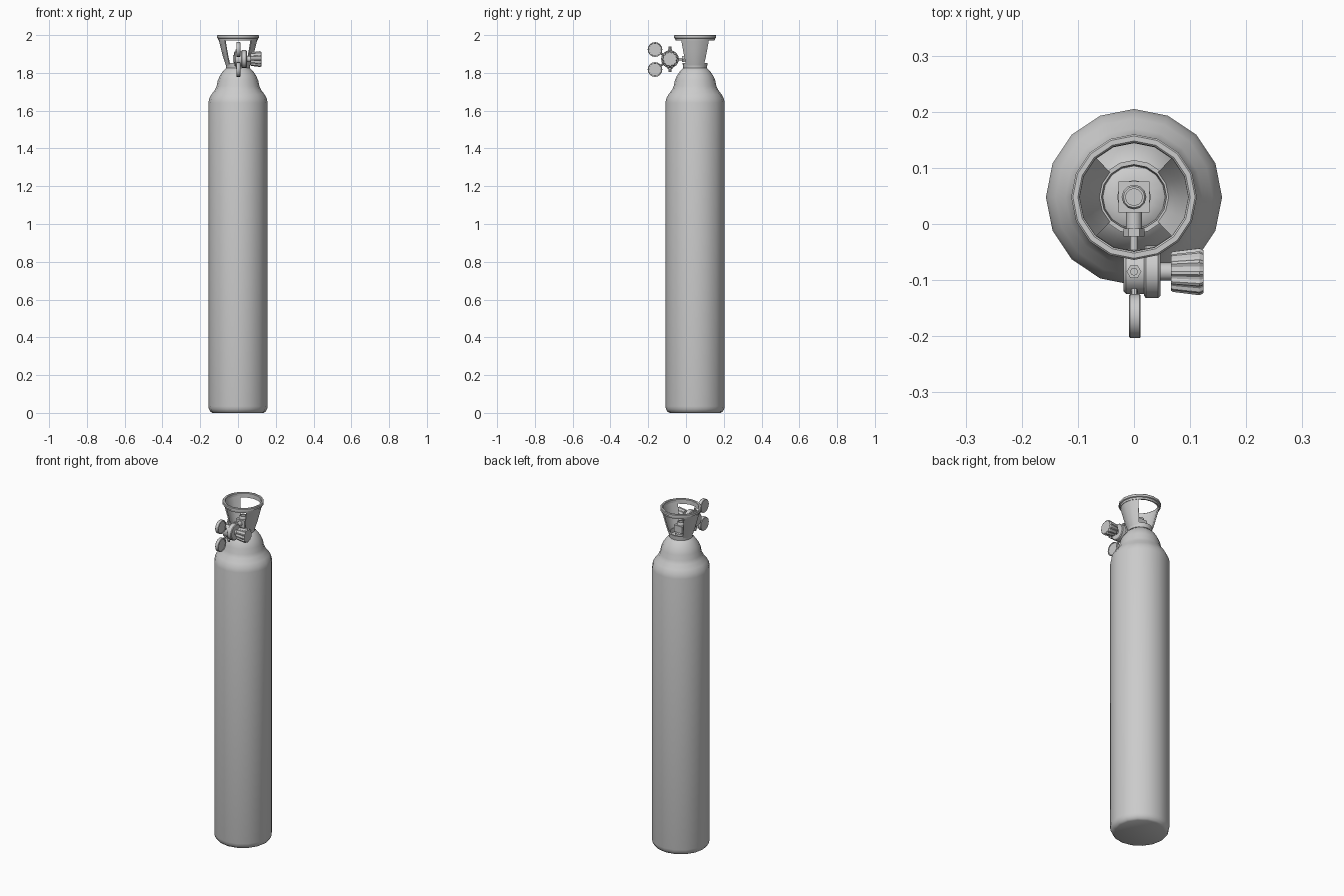
import bpy, bmesh, math
from mathutils import Vector

if "Cube" in bpy.data.objects:
    bpy.data.objects.remove(bpy.data.objects["Cube"])

AXIS = (0, 0.048)          # tank centre in plan
REG = Vector((0, -0.085, 1.873))   # regulator centre


def finish(name, bm, smooth=True, angle=40):
    bmesh.ops.remove_doubles(bm, verts=bm.verts, dist=1e-5)
    bmesh.ops.recalc_face_normals(bm, faces=bm.faces)
    me = bpy.data.meshes.new(name)
    bm.to_mesh(me)
    bm.free()
    ob = bpy.data.objects.new(name, me)
    bpy.context.collection.objects.link(ob)
    if smooth:
        bpy.ops.object.select_all(action='DESELECT')
        ob.select_set(True)
        bpy.context.view_layer.objects.active = ob
        bpy.ops.object.shade_smooth_by_angle(angle=math.radians(angle))
    return ob


def lathe(name, profile, sides=16, loc=(0, 0, 0), axis=(0, 0, 1), ring=False,
          start=0, arc=360, pattern=(1,), angle=40):
    """Spin (radius, height) points; ring closes the profile, else ends are capped."""
    bm = bmesh.new()
    rot = Vector((0, 0, 1)).rotation_difference(Vector(axis))
    full = arc == 360
    cols = []
    for i in range(sides if full else sides + 1):
        a = math.radians(start + arc * i / sides)
        k = pattern[i % len(pattern)]
        cols.append([bm.verts.new(rot @ Vector((r * k * math.cos(a), r * k * math.sin(a), h))
                                  + Vector(loc)) for r, h in profile])
    n = len(profile)
    for i in range(sides):
        p, q = cols[i], cols[(i + 1) % len(cols)]
        for j in range(n if ring else n - 1):
            m = (j + 1) % n
            bm.faces.new((p[j], q[j], q[m], p[m]))
    if not full:
        bm.faces.new(cols[0])
        bm.faces.new(cols[-1])
    elif not ring:
        bm.faces.new([c[0] for c in cols])
        bm.faces.new([c[-1] for c in cols])
    return finish(name, bm, angle=angle)


def rod(name, a, b, r, sides=12):
    a, b = Vector(a), Vector(b)
    d = b - a
    return lathe(name, [(r, 0), (r, d.length)], sides, a, d.normalized())


def box(name, loc, size):
    bm = bmesh.new()
    bmesh.ops.create_cube(bm, size=1)
    for v in bm.verts:
        v.co = Vector(loc) + Vector([c * s for c, s in zip(v.co, size)])
    return finish(name, bm, smooth=False)


base = (*AXIS, 0)

# Tank
lathe("tank_body", [(0.135, 0), (0.146, 0.006), (0.154, 0.02), (0.157, 0.035), (0.157, 1.642),
                    (0.152, 1.665), (0.14, 1.687), (0.122, 1.71), (0.113, 1.73), (0.107, 1.76),
                    (0.096, 1.785), (0.079, 1.81), (0.056, 1.83), (0.035, 1.836)], 16, base)

# Protective guard: collar, two curved walls, rim
lathe("guard_collar", [(0.055, 1.826), (0.063, 1.826), (0.066, 1.852), (0.058, 1.852)],
      16, base, ring=True)
for side, start in (("right", -46), ("left", 134)):
    lathe("guard_wall_" + side, [(0.056, 1.835), (0.063, 1.835), (0.078, 1.88), (0.091, 1.93),
                                 (0.105, 1.985), (0.097, 1.985), (0.084, 1.93), (0.071, 1.88)],
          4, base, ring=True, start=start, arc=92)
lathe("guard_rim", [(0.096, 1.972), (0.104, 1.972), (0.106, 1.982), (0.112, 1.985),
                    (0.112, 1.997), (0.109, 2.0), (0.1, 2.0), (0.097, 1.997)],
      16, base, ring=True)

# Cylinder valve
lathe("valve_neck", [(0.03, 1.83), (0.03, 1.848), (0.022, 1.852), (0.022, 1.86)], 16, base)
box("valve_block", (*AXIS, 1.875), (0.055, 0.055, 0.04))
lathe("valve_top", [(0.022, 1.89), (0.022, 1.908), (0.019, 1.912), (0.015, 1.912), (0.015, 1.906)],
      12, base)
rod("valve_outlet", (0, 0.03, REG.z), (0, -0.012, REG.z), 0.014)
rod("outlet_nut", (0, -0.008, REG.z), (0, -0.022, REG.z), 0.019, 6)
rod("inlet_stem", (0, -0.02, REG.z), (0, -0.05, REG.z), 0.007)

# Regulator body, flange and ribbed knob along x
X = (1, 0, 0)
lathe("regulator_body", [(0.034, -0.019), (0.04, -0.014), (0.04, 0.02)], 16, REG, X)
lathe("regulator_flange", [(0.043, 0.018), (0.047, 0.021), (0.047, 0.043), (0.043, 0.047)],
      16, REG, X)
lathe("knob_neck", [(0.016, 0.045), (0.016, 0.068)], 12, REG, X)
lathe("knob", [(0.034, 0.066), (0.036, 0.069), (0.042, 0.117), (0.038, 0.124)], 48, REG, X,
      pattern=(1, 1, 0.89, 0.89), angle=25)

# Bolts above and below the regulator
for label, s in (("top", 1), ("bottom", -1)):
    c = REG + Vector((0, 0, 0.035 * s))
    rod("bolt_base_" + label, c, c + Vector((0, 0, 0.017 * s)), 0.013, 6)
    rod("bolt_tip_" + label, c, c + Vector((0, 0, 0.032 * s)), 0.007, 8)

# Two pressure gauges with diagonal stems
for label, z in (("upper", 1.924), ("lower", 1.818)):
    c = Vector((0.001, -0.164, z))
    rod("gauge_stem_" + label, REG, c, 0.006, 8)
    lathe("gauge_" + label, [(0.037, -0.01), (0.039, -0.008), (0.039, 0.009), (0.037, 0.011),
                             (0.034, 0.011), (0.033, 0.008)], 16, c, X)
